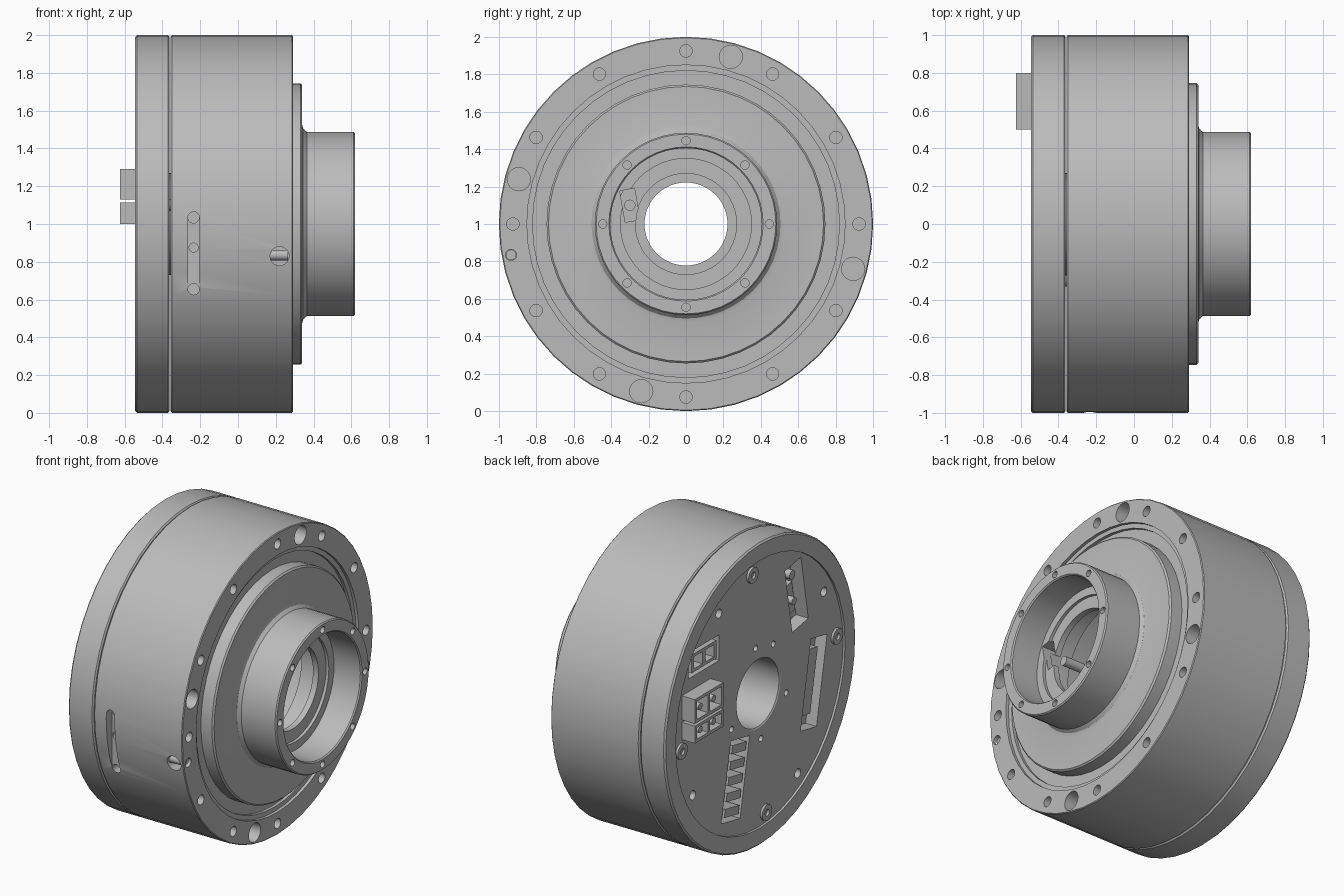
import bpy, bmesh
from math import sin, cos, pi, radians
from mathutils import Matrix

if "Cube" in bpy.data.objects:
    bpy.data.objects.remove(bpy.data.objects["Cube"], do_unlink=True)

metal = bpy.data.materials.new("grey metal")
metal.use_nodes = True
GREY = (0.5, 0.5, 0.5, 1)
metal.diffuse_color = GREY
metal.node_tree.nodes["Principled BSDF"].inputs["Base Color"].default_value = GREY
AXIS = 1.0      # height of the main axis, which runs along x


def finish(bm, name):
    bmesh.ops.recalc_face_normals(bm, faces=bm.faces)
    mesh = bpy.data.meshes.new(name)
    bm.to_mesh(mesh)
    bm.free()
    mesh.materials.append(metal)
    obj = bpy.data.objects.new(name, mesh)
    bpy.context.collection.objects.link(obj)
    return obj


def lathe(name, profile, segs=48):
    """Closed (x, radius) profile turned about the main axis."""
    bm = bmesh.new()
    rings = [[bm.verts.new((x, r * sin(2 * pi * i / segs), AXIS + r * cos(2 * pi * i / segs)))
              for i in range(segs)] for x, r in profile]
    for a, b in zip(rings, rings[1:] + rings[:1]):
        for i in range(segs):
            j = (i + 1) % segs
            bm.faces.new((a[i], a[j], b[j], b[i]))
    return finish(bm, name)


# Shape descriptions: pins and boxes between x0 and x1, placed by (y, height above axis)
def pin(x0, x1, y, h, r, segs=20):
    return ("pin", x0, x1, y, h, r, segs)


def box(x0, x1, y, h, wide, tall, tilt=0):
    return ("box", x0, x1, y, h, wide, tall, tilt)


def side_pin(x, h, r):
    return ("side", x, h, r)


def polar(radius, degrees):
    return radius * cos(radians(degrees)), radius * sin(radians(degrees))


def solids(name, shapes):
    bm = bmesh.new()
    for kind, *p in shapes:
        if kind == "pin":
            x0, x1, y, h, r, segs = p
            m = Matrix.Translation(((x0 + x1) / 2, y, AXIS + h)) @ Matrix.Rotation(pi / 2, 4, 'Y')
            bmesh.ops.create_cone(bm, cap_ends=True, segments=segs, radius1=r, radius2=r,
                                  depth=abs(x1 - x0), matrix=m)
        elif kind == "side":
            x, h, r = p
            m = Matrix.Translation((x, -0.95, AXIS + h)) @ Matrix.Rotation(pi / 2, 4, 'X')
            bmesh.ops.create_cone(bm, cap_ends=True, segments=20, radius1=r, radius2=r,
                                  depth=0.2, matrix=m)
        else:
            x0, x1, y, h, wide, tall, tilt = p
            m = (Matrix.Translation(((x0 + x1) / 2, y, AXIS + h))
                 @ Matrix.Rotation(radians(tilt), 4, 'X')
                 @ Matrix.Diagonal((abs(x1 - x0), wide, tall, 1)))
            bmesh.ops.create_cube(bm, size=1, matrix=m)
    return finish(bm, name)


def cut(obj, shapes):
    cutter = solids("cutter", shapes)
    cutter.hide_render = True
    mod = obj.modifiers.new("cut", 'BOOLEAN')
    mod.operation, mod.solver, mod.object = 'DIFFERENCE', 'EXACT', cutter
    bpy.context.view_layer.objects.active = obj
    bpy.ops.object.modifier_apply(modifier=mod.name)
    bpy.data.objects.remove(cutter, do_unlink=True)


# Main housing with the bolt circle on its front rim
body = lathe("main_housing", [
    (-.358, .99), (-.35, 1), (.285, 1), (.29, .995), (.29, .85), (.27, .85),
    (.27, .82), (.2, .82), (.2, .79), (-.358, .79)])
rim_holes = [pin(.2, .4, *polar(.925, 30 * k), .033) for k in range(12)]
rim_holes += [pin(.17, .4, *polar(.925, 75 + 90 * k), .062) for k in range(4)]
rim_holes.append(pin(.15, .4, -.935, -.165, .03))
cut(body, rim_holes)

# Side slot with rounded ends, its small hole and the clamp screw hole
cut(body, [box(-.265, -.205, -1, -.155, .12, .38)])
cut(body, [side_pin(.22, -.17, .05)])
for end in (.035, -.345):
    bm_end = ("side", -.235, end, .03)
    cut(body, [bm_end])
cut(body, [side_pin(-.235, -.125, .024)])
solids("clamp_screw", [pin(.15, .265, -.935, -.165, .028)])

# Rear cover ring
lathe("rear_cover", [(-.362, .99), (-.37, 1), (-.535, 1), (-.545, .99),
                     (-.545, .885), (-.362, .885)])

# Output flange and hub
hub = lathe("output_hub", [
    (.2, .83), (.25, .83), (.25, .745), (.33, .745), (.34, .735), (.34, .525),
    (.345, .505), (.365, .487), (.612, .487), (.62, .48), (.62, .412), (.612, .405),
    (.42, .405), (.42, .35), (.4, .35), (.4, .27), (.36, .27), (.36, .38), (.2, .38)])
cut(hub, [pin(.54, .7, *polar(.445, 45 * k), .022) for k in range(8)])
cut(hub, [box(.3, .45, -.3, .1, .08, .17, 10)])
solids("inner_post", [pin(-.4, .3, -.3, .1, .03)])

# Back plate with the through bore
plate = lathe("back_plate", [
    (-.53, .23), (-.525, .222), (-.1, .222), (-.1, .27), (-.38, .27), (-.38, .887), (-.53, .887)])
terminal_tilt, upper_tilt, side_tilt = 11, -10, 11
pockets = [box(-.6, -.43, .24, -.48, .2, .52, terminal_tilt),
           box(-.6, -.44, -.4, .5, .17, .44, upper_tilt),
           box(-.6, -.45, -.58, -.15, .17, .58, side_tilt),
           box(-.6, -.44, .57, .46, .32, .17)]
pockets += [pin(-.6, -.45, *polar(.8, 59 + 90 * k), .03) for k in range(4)]
pockets += [pin(-.6, -.45, *polar(.31, a), .02) for a in (85, 120, 200, 265, 335)]
cut(plate, pockets)

# Screw bosses around the plate
BOSSES = [polar(.815, -5 + 90 * k) for k in range(4)]
bosses = solids("screw_bosses", [pin(-.5, -.545, y, h, .052) for y, h in BOSSES])
cut(bosses, [pin(-.52, -.6, y, h, .022) for y, h in BOSSES])

# Power connector: two sockets with contact pins
SOCKETS = [(.057, .115), (.21, .16)]
sockets = solids("power_connector", [box(-.625, -.5, .65, h, .3, t) for h, t in SOCKETS])
cut(sockets, [box(-.7, -.54, y, h, .12, t - .04) for h, t in SOCKETS for y in (.58, .72)])
solids("connector_pins", [pin(-.61, -.52, y, h, .022)
                          for h, t in SOCKETS for y in (.58, .72)])

# Signal connector in the upper pocket
signal = solids("signal_connector", [box(-.53, -.43, .57, .46, .26, .12)])
cut(signal, [box(-.6, -.46, y, .46, .09, .08) for y in (.51, .63)])

# Terminal strip: a row of ridges with contacts
terminals = []
for k in range(5):
    along = (k - 2) * .1
    y = .24 - along * sin(radians(terminal_tilt))
    h = -.48 + along * cos(radians(terminal_tilt))
    terminals.append(box(-.53, -.42, y, h, .15, .055, terminal_tilt))
solids("terminal_strip", terminals)

# Inserts in the two long pockets
solids("side_insert", [box(-.5, -.44, -.58, -.15, .09, .42, side_tilt)])
solids("upper_insert", [box(-.48, -.43, -.39, .46, .1, .2, upper_tilt),
                        pin(-.52, -.43, -.37, .64, .03), pin(-.52, -.47, -.39, .46, .025)])

# Smooth turned surfaces, crisp machined edges
for obj in bpy.context.scene.objects:
    obj.select_set(obj.type == 'MESH')
bpy.context.view_layer.objects.active = body
bpy.ops.object.shade_smooth_by_angle(angle=radians(30))
